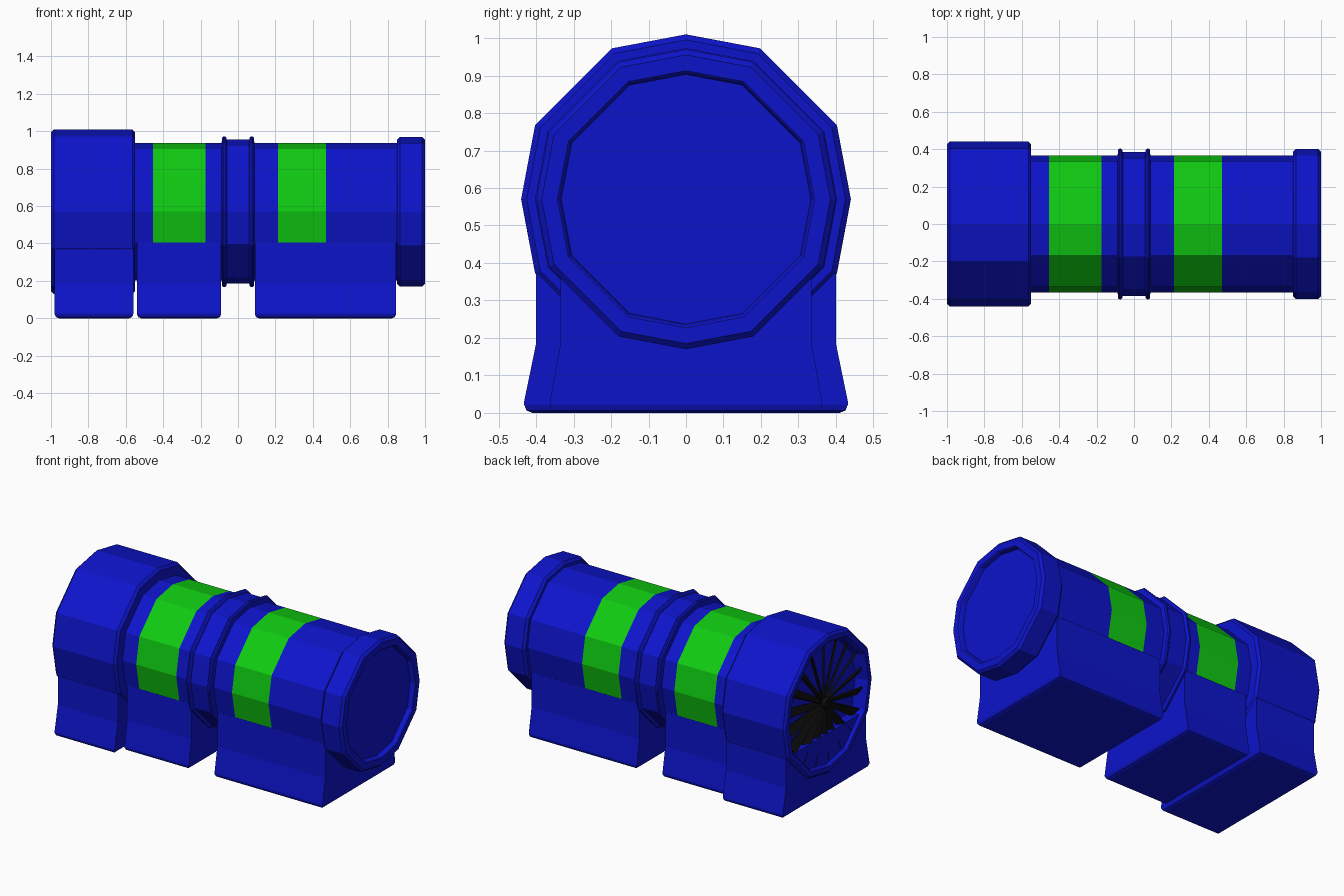
import bpy, bmesh, math
from mathutils import Matrix

if "Cube" in bpy.data.objects:
    bpy.data.objects.remove(bpy.data.objects["Cube"])

AXIS_Z = 0.57
# twelve-sided barrel cross-section (unit radius)
A, B = 0.45, 0.915
RING = [(0, 1), (A, B), (B, A), (1, 0), (B, -A), (A, -B),
        (0, -1), (-A, -B), (-B, -A), (-1, 0), (-B, A), (-A, B)]


def material(name, rgb):
    m = bpy.data.materials.new(name)
    m.diffuse_color = (*rgb, 1)
    m.use_nodes = True
    m.node_tree.nodes["Principled BSDF"].inputs["Base Color"].default_value = m.diffuse_color
    return m


BLUE = material("blue", (0.004, 0.007, 0.6))
GREEN = material("green", (0.005, 0.6, 0.006))
BLACK = material("black", (0.004, 0.004, 0.004))


def finish(bm, name, mats):
    bmesh.ops.recalc_face_normals(bm, faces=bm.faces)
    me = bpy.data.meshes.new(name)
    bm.to_mesh(me)
    bm.free()
    for m in mats:
        me.materials.append(m)
    ob = bpy.data.objects.new(name, me)
    bpy.context.collection.objects.link(ob)
    return ob


def barrel(name, profile, green_spans=()):
    """Sweep (x, radius) stations along x; upper faces in green_spans turn green."""
    bm = bmesh.new()
    rings = [[bm.verts.new((x, y * r, AXIS_Z + z * r)) for y, z in RING]
             for x, r in profile]
    for i in range(len(rings) - 1):
        for k in range(12):
            n = (k + 1) % 12
            f = bm.faces.new((rings[i][k], rings[i][n], rings[i + 1][n], rings[i + 1][k]))
            c = f.calc_center_median()
            if c.z > 0.4 and any(a < c.x < b for a, b in green_spans):
                f.material_index = 1
    bm.faces.new(rings[0])
    bm.faces.new(rings[-1])
    return finish(bm, name, [BLUE, GREEN])


def foot(name, x0, x1, top_y, top_z, flare):
    """Flared pedestal with a rounded bottom edge."""
    bm = bmesh.new()
    half = [(top_y, top_z), (top_y, 0.185), (top_y + flare, 0.03), (top_y + flare, 0.0)]
    section = half + [(-y, z) for y, z in reversed(half)]
    face = bm.faces.new([bm.verts.new((x0, y, z)) for y, z in section])
    ext = bmesh.ops.extrude_face_region(bm, geom=[face], use_keep_orig=True)
    moved = [v for v in ext["geom"] if isinstance(v, bmesh.types.BMVert)]
    bmesh.ops.translate(bm, verts=moved, vec=(x1 - x0, 0, 0))
    bottom = [e for e in bm.edges if all(v.co.z < 0.001 for v in e.verts)]
    bmesh.ops.bevel(bm, geom=bottom, offset=0.022, segments=2, profile=0.5,
                    affect='EDGES', clamp_overlap=True)
    return finish(bm, name, [BLUE])


# main barrel with two green bands
bands = [(-0.455, -0.175), (0.215, 0.47)]
barrel("main_barrel", [(x, 0.367) for x in
       (-0.6, -0.455, -0.175, 0.215, 0.47, 0.9)], bands)

# intake housing with recessed mouth
barrel("intake_housing", [(-0.92, 0.375), (-0.985, 0.385), (-1.0, 0.395), (-1.0, 0.425),
       (-0.985, 0.44), (-0.565, 0.44), (-0.55, 0.425), (-0.55, 0.36)])

# middle collar with two raised ridges
half = [(0.06, 0.385), (0.063, 0.397), (0.069, 0.403), (0.078, 0.403),
        (0.085, 0.397), (0.088, 0.36)]
barrel("middle_collar", [(-x, r) for x, r in reversed(half)] + half)

# rear cap with shallow recess
barrel("rear_cap", [(0.85, 0.36), (0.85, 0.385), (0.865, 0.40), (0.985, 0.40),
       (1.0, 0.385), (1.0, 0.343), (0.995, 0.338), (0.97, 0.333)])

# pedestals
foot("intake_foot", -0.98, -0.56, 0.40, 0.372, 0.032)
foot("middle_foot", -0.54, -0.09, 0.335, 0.404, 0.028)
foot("rear_foot", 0.09, 0.845, 0.335, 0.404, 0.028)

# fan: tapered pitched blades around a small hub
bm = bmesh.new()
COUNT = 18
for i in range(COUNT):
    made = bmesh.ops.create_cube(bm, size=1)["verts"]
    for v in made:
        outer = v.co.z > 0
        v.co = (v.co.x * 0.012, v.co.y * (0.06 if outer else 0.03), 0.365 if outer else 0.03)
    turn = Matrix.Rotation(2 * math.pi * i / COUNT, 4, 'X') @ Matrix.Rotation(math.radians(35), 4, 'Z')
    bmesh.ops.transform(bm, matrix=turn, verts=made)
bmesh.ops.create_cone(bm, cap_ends=True, segments=12, radius1=0.045, radius2=0.03, depth=0.07,
                      matrix=Matrix.Rotation(-math.pi / 2, 4, 'Y'))
bmesh.ops.translate(bm, verts=bm.verts, vec=(-0.96, 0, AXIS_Z))
finish(bm, "intake_fan", [BLACK])
